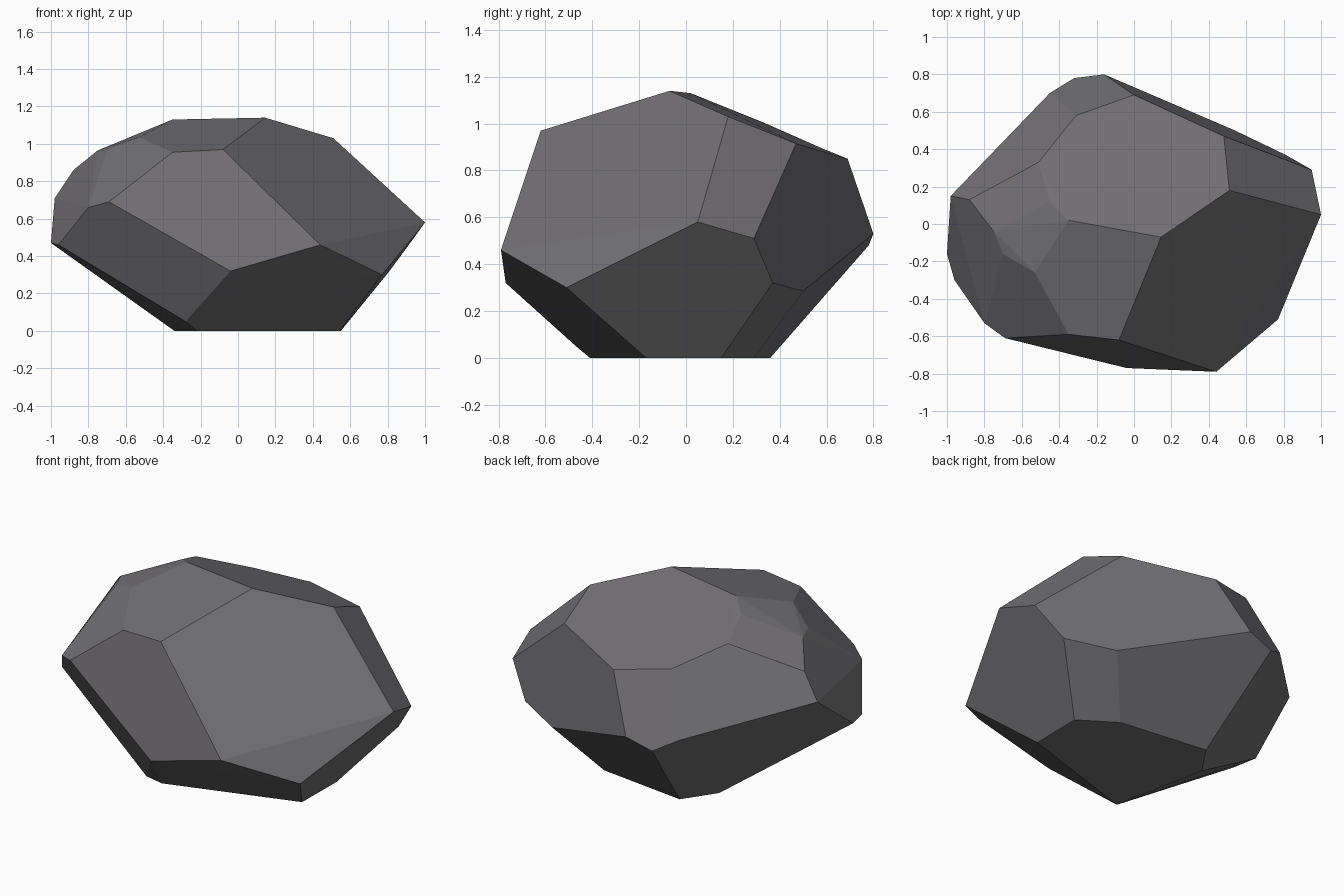
import bpy
import bmesh
import math

if "Cube" in bpy.data.objects:
    bpy.data.objects.remove(bpy.data.objects["Cube"])

# Corner points of the boulder, in rings from the base up
base = [(.545, -.17, 0), (.55, .15, 0), (.34, .29, 0),
        (-.21, .36, 0), (-.34, .17, 0), (-.22, -.41, 0)]
belly = [(-.28, -.47, .05), (-.04, -.77, .32), (.44, -.79, .46), (.77, -.51, .30),
         (1.0, .05, .58), (.95, .29, .51), (.81, .37, .32), (.54, .50, .285),
         (-.16, .80, .53), (-.32, .78, .48), (-.45, .70, .55), (-.98, .15, .71),
         (-1.0, -.16, .47), (-.96, -.30, .46)]
shoulder = [(-.80, -.53, .66), (-.69, -.61, .69), (-.35, -.59, .955), (-.08, -.62, .97),
            (-.53, -.26, 1.035), (-.70, -.16, .965), (-.75, -.04, .965), (-.88, .13, .86),
            (-.31, .58, .895), (0, .69, .85), (.48, .47, .915), (.51, .18, 1.03)]
crown = [(.145, -.07, 1.14), (-.35, .02, 1.13), (-.45, .12, 1.085), (-.51, .33, 1.005)]

# Wrap the points in a convex shell and merge nearly flat triangles into facets
bm = bmesh.new()
for point in base + belly + shoulder + crown:
    bm.verts.new(point)
bmesh.ops.convex_hull(bm, input=bm.verts[:])
loose = [v for v in bm.verts if not v.link_faces]
bmesh.ops.delete(bm, geom=loose, context='VERTS')
bmesh.ops.dissolve_limit(bm, angle_limit=math.radians(4), verts=bm.verts[:], edges=bm.edges[:])
bmesh.ops.recalc_face_normals(bm, faces=bm.faces[:])

mesh = bpy.data.meshes.new("boulder")
bm.to_mesh(mesh)
bm.free()

# Stone colour
stone = bpy.data.materials.new("dark grey stone")
stone.diffuse_color = (0.165, 0.16, 0.17, 1)
stone.use_nodes = True
stone.node_tree.nodes["Principled BSDF"].inputs["Base Color"].default_value = stone.diffuse_color
mesh.materials.append(stone)

boulder = bpy.data.objects.new("boulder", mesh)
bpy.context.collection.objects.link(boulder)
